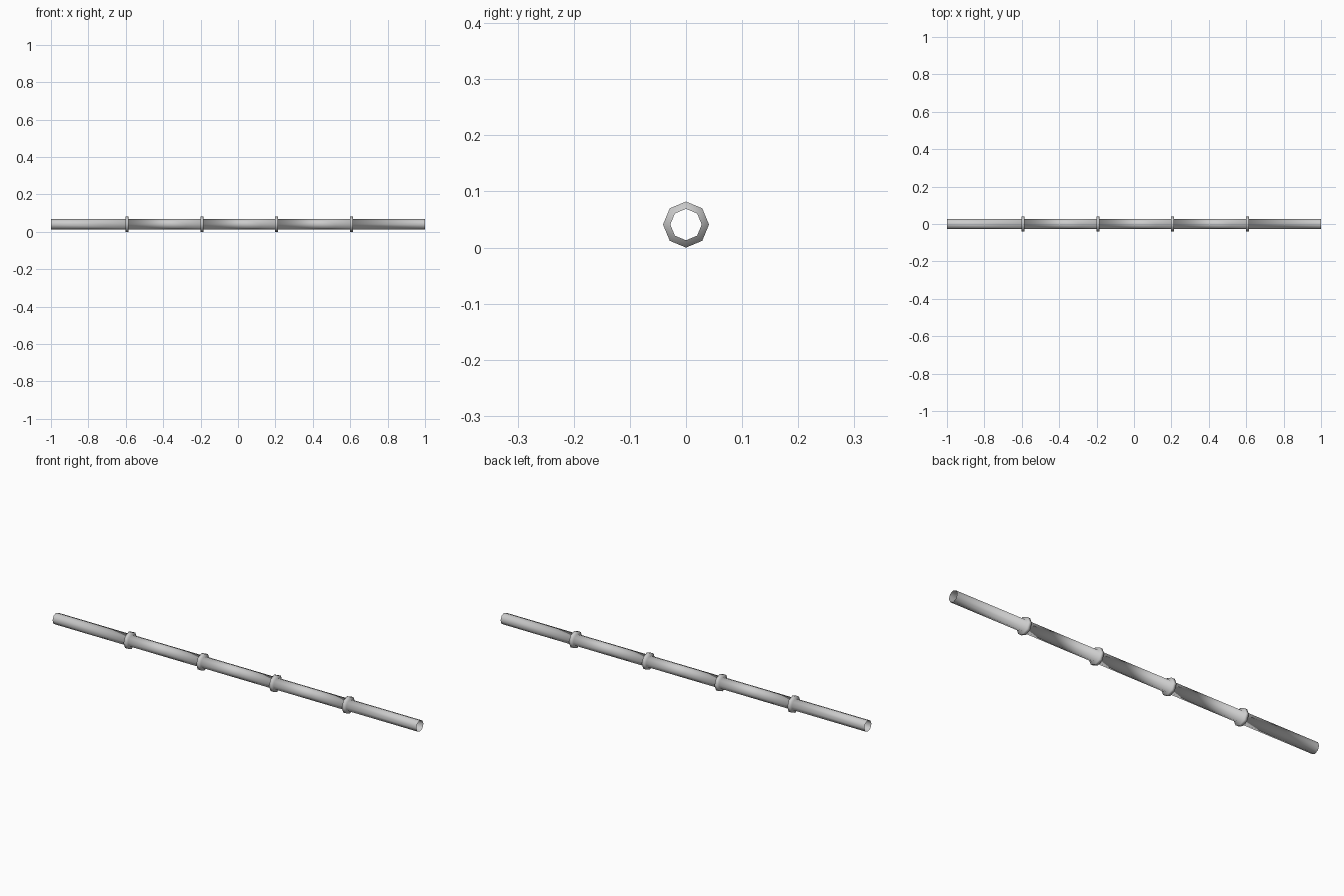
import bpy, bmesh
from math import cos, sin, pi

if "Cube" in bpy.data.objects:
    bpy.data.objects.remove(bpy.data.objects["Cube"])

SIDES = 8
PIPE_R, RING_R = 0.028, 0.041
RING_HALF = 0.008
RING_X = [-0.593 + 0.4 * i for i in range(4)]

# Lengthwise profile: open pipe stepping out into four collars
profile = [(-1.0, PIPE_R)]
for x in RING_X:
    a, b = x - RING_HALF, x + RING_HALF
    profile += [(a, PIPE_R), (a, RING_R), (b, RING_R), (b, PIPE_R)]
profile.append((1.0, PIPE_R))

# Sweep the profile around the x axis
bm = bmesh.new()
loops = []
for x, r in profile:
    loops.append([bm.verts.new((x, r * cos(2 * pi * k / SIDES),
                                RING_R + r * sin(2 * pi * k / SIDES)))
                  for k in range(SIDES)])
for p, q in zip(loops, loops[1:]):
    for k in range(SIDES):
        n = (k + 1) % SIDES
        bm.faces.new((p[k], p[n], q[n], q[k])).smooth = True
bmesh.ops.recalc_face_normals(bm, faces=bm.faces)

mesh = bpy.data.meshes.new("collared_pipe")
bm.to_mesh(mesh)
bm.free()
pipe = bpy.data.objects.new("collared_pipe", mesh)
bpy.context.collection.objects.link(pipe)
